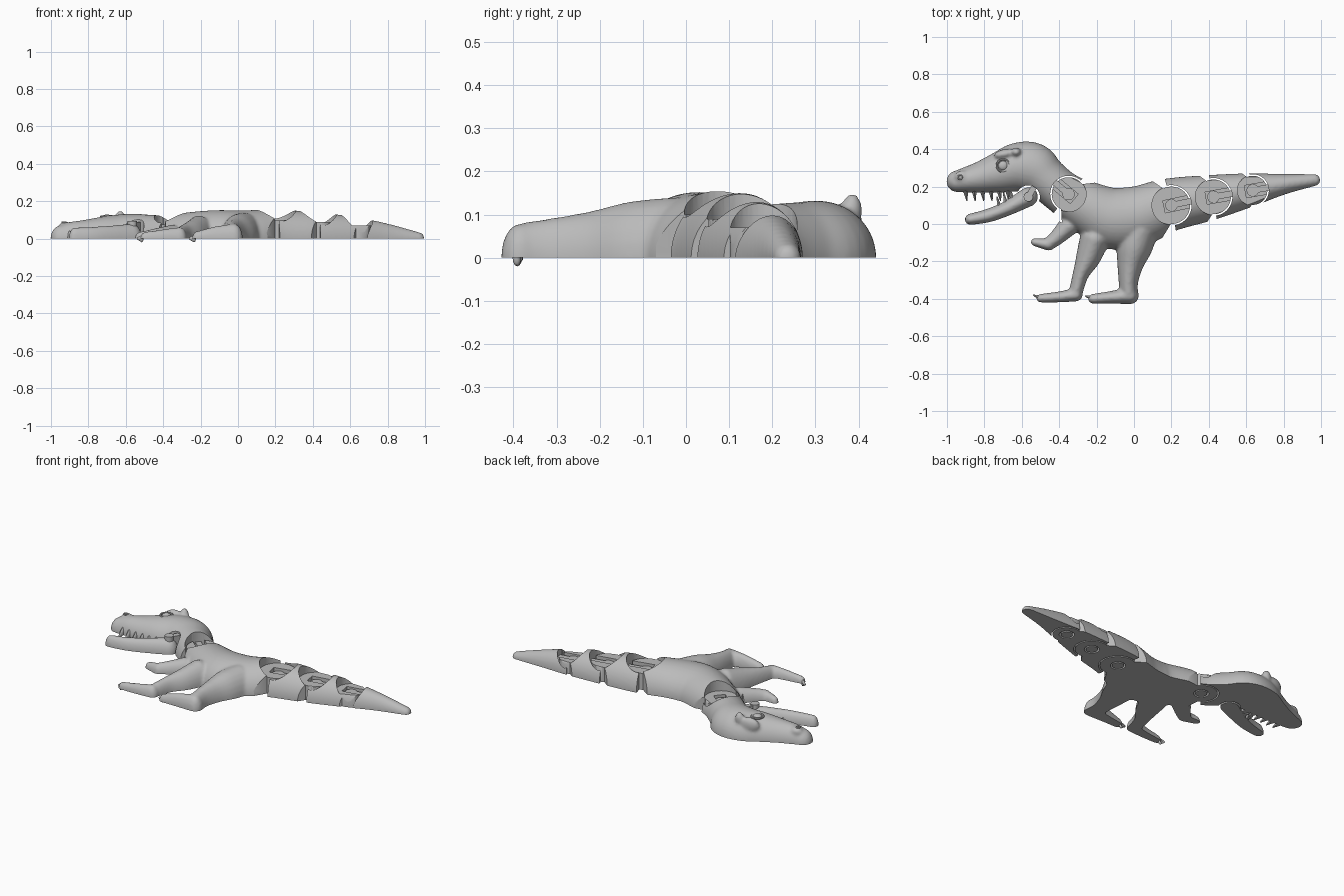
import bpy, bmesh, math
from mathutils import Vector, Matrix

cube = bpy.data.objects.get("Cube")
if cube:
    bpy.data.objects.remove(cube)

grey = bpy.data.materials.new("plain_grey")
grey.use_nodes = True
grey.diffuse_color = (0.5, 0.5, 0.5, 1)
grey.node_tree.nodes["Principled BSDF"].inputs["Base Color"].default_value = (0.5, 0.5, 0.5, 1)


def to_object(name, bm):
    bmesh.ops.recalc_face_normals(bm, faces=bm.faces)
    mesh = bpy.data.meshes.new(name)
    bm.to_mesh(mesh)
    bm.free()
    ob = bpy.data.objects.new(name, mesh)
    bpy.context.collection.objects.link(ob)
    return ob


def select(ob):
    bpy.ops.object.select_all(action='DESELECT')
    ob.select_set(True)
    bpy.context.view_layer.objects.active = ob


def finish(ob):
    ob.data.materials.clear()
    ob.data.materials.append(grey)
    select(ob)
    bpy.ops.object.shade_smooth_by_angle(angle=math.radians(35))


def catmull(pts, steps=5):
    out = []
    for i in range(len(pts) - 1):
        a, b, c, d = (Vector(pts[min(max(k, 0), len(pts) - 1)]) for k in range(i - 1, i + 3))
        for s in range(steps):
            t = s / steps
            out.append(0.5 * (2 * b + (c - a) * t + (2 * a - 5 * b + 4 * c - d) * t * t
                              + (3 * b - a - 3 * c + d) * t ** 3))
    return out + [Vector(pts[-1])]


def limb(bm, stations, sides=24):
    """Round-ended elliptical tube; each station is x, y, half width, height."""
    path = catmull(stations)
    n = len(path)
    rings = []
    for i, p in enumerate(path):
        t = (path[min(i + 1, n - 1)].xy - path[max(i - 1, 0)].xy).normalized()
        caps = [0]
        if i == 0:
            caps = [-85, -65, -45, -22, 0]
        elif i == n - 1:
            caps = [0, 22, 45, 65, 85]
        for a in map(math.radians, caps):
            c = p.xy + t * p[2] * math.sin(a)
            w, h = p[2] * math.cos(a), p[3] * math.cos(a)
            ring = []
            for k in range(sides):
                u = 2 * math.pi * k / sides
                q = c + Vector((-t.y, t.x)) * w * math.cos(u)
                ring.append(bm.verts.new((q.x, q.y, h * math.sin(u))))
            rings.append(ring)
    for r, s in zip(rings, rings[1:]):
        for k in range(sides):
            j = (k + 1) % sides
            bm.faces.new((r[k], r[j], s[j], s[k]))
    bm.faces.new(rings[0])
    bm.faces.new(rings[-1])


def bump(bm, loc, scale, turn=0):
    m = Matrix.Translation(loc) @ Matrix.Rotation(turn, 4, 'Z') @ Matrix.Diagonal((*scale, 1))
    bmesh.ops.create_uvsphere(bm, u_segments=20, v_segments=12, radius=1, matrix=m)


def prism(bm, pts, z0, z1):
    f = bm.faces.new([bm.verts.new((p[0], p[1], z0)) for p in pts])
    ext = bmesh.ops.extrude_face_region(bm, geom=[f], use_keep_orig=True)
    for v in ext["geom"]:
        if isinstance(v, bmesh.types.BMVert):
            v.co.z = z1


def polar(c, r, deg):
    return Vector(c) + Vector((math.cos(math.radians(deg)), math.sin(math.radians(deg)))) * r


def disc(bm, c, r, z0, z1, n=40):
    prism(bm, [polar(c, r, 360 * k / n) for k in range(n)], z0, z1)


def bar(bm, c, deg, r0, r1, w, z0, z1):
    side = polar((0, 0), w, deg + 90)
    a, b = polar(c, r0, deg), polar(c, r1, deg)
    prism(bm, [a + side, a - side, b - side, b + side], z0, z1)


def sculpt(ob, cutters, blend=True):
    """Blend overlapping parts, then cut away the floor and the joints."""
    if blend:
        m = ob.modifiers.new("blend", 'REMESH')
        m.mode, m.voxel_size = 'VOXEL', 0.009
        m = ob.modifiers.new("soften", 'SMOOTH')
        m.factor, m.iterations = 0.5, 6
    for cutter in cutters:
        m = ob.modifiers.new("cut", 'BOOLEAN')
        m.operation, m.solver, m.object = 'DIFFERENCE', 'EXACT', cutter
    select(ob)
    bpy.ops.object.convert(target='MESH')


# Cutters: floor, joint gaps, lowered joint discs, arm slots
joints = [((-0.35, 0.16), 0.09, 140, 0.075), ((0.2, 0.1), 0.1, 12, 0.1),
          ((0.425, 0.145), 0.093, 10, 0.09), ((0.635, 0.18), 0.078, 10, 0.07)]
hinge = (-0.565, 0.145)
bm = bmesh.new()
prism(bm, [(-2, -2), (2, -2), (2, 2), (-2, 2)], -1, 0)
floor_cutter = to_object("floor_cutter", bm)
gaps, recesses, slots = bmesh.new(), bmesh.new(), bmesh.new()
for c, r, deg, h in joints:
    far, arc = 1.75 * r, [a / 12 for a in range(-12, 13)]
    pts = [polar(c, far, deg - 117)]
    pts += [polar(c, r, deg + 104 * a) for a in arc]
    pts += [polar(c, far, deg + 117), polar(c, far, deg + 92)]
    pts += [polar(c, r + 0.008, deg - 92 * a) for a in arc]
    pts += [polar(c, far, deg - 92)]
    prism(gaps, pts, -0.2, 0.4)
    disc(gaps, c, 0.042, -0.2, 0.025)
    disc(recesses, c, r + 0.004, h, 0.4)
    bar(slots, c, deg, -0.04, r + 0.003, 0.033, 0.04, 0.3)
disc(gaps, hinge, 0.062, -0.2, 0.4)
cutters = [floor_cutter, to_object("gap_cutter", gaps),
           to_object("recess_cutter", recesses), to_object("slot_cutter", slots)]
for cutter in cutters:
    cutter.hide_render = True

# Head, torso, tail, legs and arm as one blended skin
bm = bmesh.new()
limb(bm, [(-0.945, 0.228, 0.058, 0.072), (-0.9, 0.235, 0.068, 0.088), (-0.82, 0.25, 0.085, 0.1),
          (-0.72, 0.275, 0.11, 0.118), (-0.62, 0.303, 0.132, 0.13), (-0.54, 0.295, 0.138, 0.132),
          (-0.47, 0.24, 0.118, 0.127), (-0.37, 0.16, 0.117, 0.125), (-0.25, 0.09, 0.14, 0.142),
          (-0.11, 0.03, 0.165, 0.152), (0.03, 0.045, 0.16, 0.15), (0.18, 0.1, 0.143, 0.157),
          (0.4, 0.14, 0.122, 0.142), (0.62, 0.182, 0.09, 0.117), (0.8, 0.213, 0.055, 0.08),
          (0.965, 0.235, 0.032, 0.035)], 40)
limb(bm, [(0.03, -0.03, 0.1, 0.14), (0.0, -0.13, 0.095, 0.13), (-0.02, -0.22, 0.07, 0.108),
          (-0.03, -0.31, 0.052, 0.092), (-0.028, -0.375, 0.05, 0.082)])
limb(bm, [(-0.02, -0.383, 0.046, 0.08), (-0.12, -0.392, 0.034, 0.066), (-0.22, -0.4, 0.026, 0.04)])
limb(bm, [(-0.21, -0.08, 0.08, 0.125), (-0.245, -0.18, 0.066, 0.1), (-0.285, -0.27, 0.043, 0.078),
          (-0.31, -0.36, 0.037, 0.062)])
limb(bm, [(-0.31, -0.378, 0.036, 0.062), (-0.4, -0.39, 0.029, 0.05), (-0.5, -0.397, 0.023, 0.036)])
limb(bm, [(-0.35, -0.01, 0.055, 0.075), (-0.41, -0.07, 0.042, 0.062), (-0.457, -0.108, 0.034, 0.052)])
limb(bm, [(-0.455, -0.11, 0.033, 0.052), (-0.53, -0.097, 0.022, 0.036)])
bump(bm, (-0.69, 0.375, 0.085), (0.06, 0.026, 0.045), 0.2)     # brow ridge
bump(bm, (-0.63, 0.385, 0.11), (0.026, 0.024, 0.04))           # brow knob
bump(bm, (-0.92, 0.255, 0.065), (0.04, 0.03, 0.025))           # nose swelling
skin = to_object("skin", bm)
sculpt(skin, cutters)
bpy.ops.mesh.separate(type='LOOSE')


def middle(ob):
    return sum(v.co.x for v in ob.data.vertices) / len(ob.data.vertices)


pieces = []
for ob in list(bpy.context.selected_objects):
    if len(ob.data.vertices) < 100:
        bpy.data.objects.remove(ob)
    else:
        pieces.append(ob)
names = ["head", "torso", "tail_base", "tail_middle", "tail_tip"]
for i, ob in enumerate(sorted(pieces, key=middle)):
    ob.name = names[min(i, 4)]
    finish(ob)

# Lower jaw
bm = bmesh.new()
limb(bm, [(-0.875, 0.025, 0.03, 0.06), (-0.78, 0.045, 0.036, 0.063), (-0.68, 0.083, 0.04, 0.07),
          (-0.565, 0.145, 0.052, 0.08)])
jaw = to_object("lower_jaw", bm)
sculpt(jaw, [floor_cutter])
finish(jaw)

# Teeth and claws: half spikes lying on the floor plane
def spikes(name, items, w, h):
    bm = bmesh.new()
    for x, y, dx, dy in items:
        limb(bm, [(x, y, w, h), (x + dx, y + dy, 0.003, 0.006)], 12)
    ob = to_object(name, bm)
    sculpt(ob, [floor_cutter], blend=False)
    finish(ob)


spikes("upper_teeth", [(-0.9 + 0.045 * i, 0.18, 0.006, -0.055) for i in range(6)], 0.014, 0.045)
spikes("lower_teeth", [(-0.72 + 0.035 * i, 0.09 + 0.02 * i, -0.012, 0.055) for i in range(3)], 0.012, 0.04)
spikes("claws", [(-0.235, -0.392, -0.025, 0.006), (-0.515, -0.39, -0.022, 0.01),
                 (-0.545, -0.09, -0.015, 0.018), (-0.545, -0.098, -0.005, -0.032)], 0.01, 0.02)

# Joint pins with arms reaching into the neighbouring piece
for i, (c, r, deg, h) in enumerate(joints):
    bm = bmesh.new()
    disc(bm, c, 0.033, 0, h * 0.85, 24)
    bar(bm, c, deg, 0, r + 0.03, 0.017, 0.035, h * 0.85)
    finish(to_object("joint_pin_%d" % (i + 1), bm))
bm = bmesh.new()
disc(bm, hinge, 0.025, 0, 0.095, 24)
bar(bm, hinge, 60, 0, 0.085, 0.016, 0.03, 0.09)
finish(to_object("jaw_hinge", bm))

# Eye with rim, and nostril rim
bm = bmesh.new()
bump(bm, (-0.7, 0.312, 0.115), (0.025, 0.025, 0.014))
finish(to_object("eye", bm))
for name, loc, r, t in (("eye_rim", (-0.7, 0.312, 0.117), 0.033, 0.006),
                        ("nostril_rim", (-0.93, 0.25, 0.087), 0.011, 0.004)):
    bpy.ops.mesh.primitive_torus_add(location=loc, major_radius=r, minor_radius=t,
                                     major_segments=28, minor_segments=8)
    bpy.context.object.name = name
    finish(bpy.context.object)

for cutter in cutters:
    bpy.data.objects.remove(cutter)
